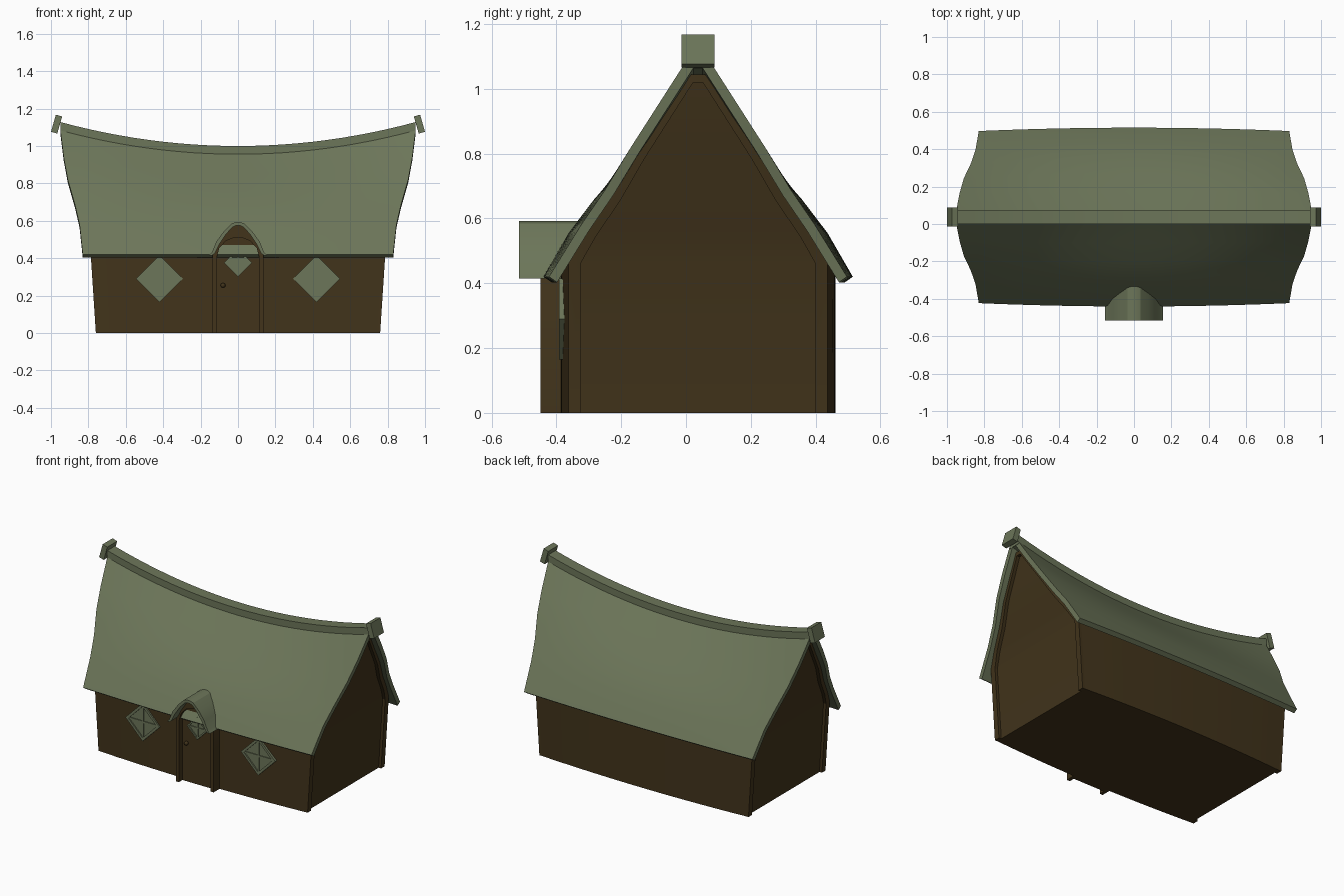
import bpy, bmesh, math
from mathutils import Matrix

if "Cube" in bpy.data.objects:
    bpy.data.objects.remove(bpy.data.objects["Cube"])

CY = 0.037  # y of the ridge line


def material(name, rgb):
    m = bpy.data.materials.new(name)
    m.diffuse_color = (*rgb, 1)
    m.use_nodes = True
    m.node_tree.nodes["Principled BSDF"].inputs["Base Color"].default_value = m.diffuse_color
    return m


GREEN = material("thatch_green", (0.15, 0.18, 0.10))
BROWN = material("dark_wood", (0.054, 0.034, 0.011))


def finish(name, bm, mat):
    bmesh.ops.recalc_face_normals(bm, faces=bm.faces[:])
    me = bpy.data.meshes.new(name)
    bm.to_mesh(me)
    bm.free()
    me.materials.append(mat)
    me.shade_smooth()
    me.set_sharp_from_angle(angle=math.radians(25))
    ob = bpy.data.objects.new(name, me)
    bpy.context.collection.objects.link(ob)
    return ob


def skin(name, rings, mat):
    """Loft closed rings; cap the ends with quads pairing point i with n-1-i."""
    bm = bmesh.new()
    vs = [[bm.verts.new(p) for p in r] for r in rings]
    n = len(vs[0])
    for a, b in zip(vs, vs[1:]):
        for i in range(n):
            j = (i + 1) % n
            bm.faces.new((a[i], a[j], b[j], b[i]))
    for r in (vs[0], vs[-1]):
        for i in range(n // 2 - 1):
            bm.faces.new((r[i], r[i + 1], r[n - 2 - i], r[n - 1 - i]))
    return finish(name, bm, mat)


def box(name, size, loc, mat, rot=0.0):
    bm = bmesh.new()
    bmesh.ops.create_cube(bm, size=1, matrix=Matrix.Translation(loc)
                          @ Matrix.Rotation(rot, 4, 'Y') @ Matrix.Diagonal((*size, 1)))
    return finish(name, bm, mat)


def section(rows, u, inset=0.0, dy=0.0, dz=0.0):
    """Front-to-back profile at u (-1..1), blending middle shape to end shape."""
    w = u * u
    half = [(u * (x - inset), m + (e - m) * w - dy, zm + (ze - zm) * w - dz)
            for e, ze, m, zm, x in rows]
    return ([(x, CY - o, z) for x, o, z in half]
            + [(x, CY + o, z) for x, o, z in reversed(half)])


US = [i / 12 - 1 for i in range(25)]

# Rows: half width and height at the gable end, the same at mid length, end x
ROOF = [(.46, .42, .478, .42, .83), (.361, .58, .40, .555, .847),
        (.287, .688, .32, .66, .872), (.207, .82, .235, .755, .91),
        (.13, .94, .14, .85, .932), (.037, 1.085, .037, .957, .95)]
BODY = [(.40, 0, .425, 0, .76), (.40, .46, .425, .44, .79),
        (.35, .56, .38, .53, .815), (.275, .67, .30, .63, .84),
        (.195, .80, .215, .72, .875), (.03, 1.045, .03, .90, .915)]
PANEL = [(.363, 0), (.363, .46), (.315, .545), (.24, .655), (.165, .785), (.015, 1.02)]

# Sagging roof shell and bowed walls
skin("roof", [section(ROOF, u) + section(ROOF, u, dy=.025, dz=.017)[::-1] for u in US], GREEN)
skin("walls", [section(BODY, u, inset=.018) for u in US], BROWN)

# Ridge beam with a tilted block at each end
ridge = []
for u in US:
    z = .957 + .128 * u * u
    ridge.append([(u * .95, CY - .038, z - .02), (u * .95, CY - .038, z + .043),
                  (u * .95, CY + .038, z + .043), (u * .95, CY + .038, z - .02)])
skin("ridge_beam", ridge, GREEN)

for s, side in ((-1, "left"), (1, "right")):
    box("ridge_block_" + side, (.035, .102, .095), (s * .97, CY, 1.117), GREEN, -s * .28)
    # Raised trim framing each gable
    outer = section(BODY, s)
    inner_rows = [(o, z, o, z, b[4]) for (o, z), b in zip(PANEL, BODY)]
    inner = section(inner_rows, s)
    skin("gable_trim_" + side,
         [[a, b, (b[0] - s * .04, b[1], b[2]), (a[0] - s * .04, a[1], a[2])]
          for a, b in zip(outer, inner)], BROWN)


def mirrored(half):
    return [(-x, z) for x, z in half] + [(x, z) for x, z in reversed(half)]


def arch(name, outer, inner, y0, y1, mat):
    skin(name, [[(a[0], y0, a[1]), (b[0], y0, b[1]), (b[0], y1, b[1]), (a[0], y1, a[1])]
                for a, b in zip(mirrored(outer), mirrored(inner))], mat)


# Little curved hood over the door
arch("door_hood",
     [(.155, .415), (.14, .43), (.115, .49), (.075, .545), (.035, .585), (.012, .593)],
     [(.14, .415), (.125, .425), (.10, .475), (.063, .53), (.028, .567), (.01, .575)],
     -.515, -.32, GREEN)

# Arched door frame and door
DOOR = [(.115, 0), (.115, .40), (.10, .455), (.065, .492), (.03, .507), (.005, .51)]
arch("door_frame",
     [(.137, 0), (.135, .42), (.108, .483), (.069, .538), (.03, .577), (.005, .584)],
     DOOR, -.449, -.37, BROWN)
skin("door", [[(x, y, z) for x, z in mirrored(DOOR)] for y in (-.412, -.37)], BROWN)

# Door knob
bm = bmesh.new()
bmesh.ops.create_uvsphere(bm, u_segments=12, v_segments=8, radius=.013,
                          matrix=Matrix.Translation((-.08, -.423, .255)))
finish("door_knob", bm, BROWN)


def window(name, x, y, z, r):
    """Diamond pane with a raised rim and crossing bars."""
    q = math.pi / 4
    side = r * math.sqrt(2)
    box(name + "_pane", (side * .97, .02, side * .97), (x, y + .01, z), GREEN, q)
    t = side * .09
    for k in range(4):
        a = q + k * math.pi / 2
        d = (side - t) / 2
        box(f"{name}_rim_{k}", (t, .03, side), (x + d * math.cos(a), y + .007, z + d * math.sin(a)),
            GREEN, -a)
    for k in range(2):
        box(f"{name}_bar_{k}", (t * .8, .026, r * 1.9), (x, y + .008, z), GREEN, k * math.pi / 2)


window("window_left", -.42, -.384, .29, .125)
window("window_right", .42, -.384, .29, .125)
window("door_window", 0, -.418, .375, .075)
